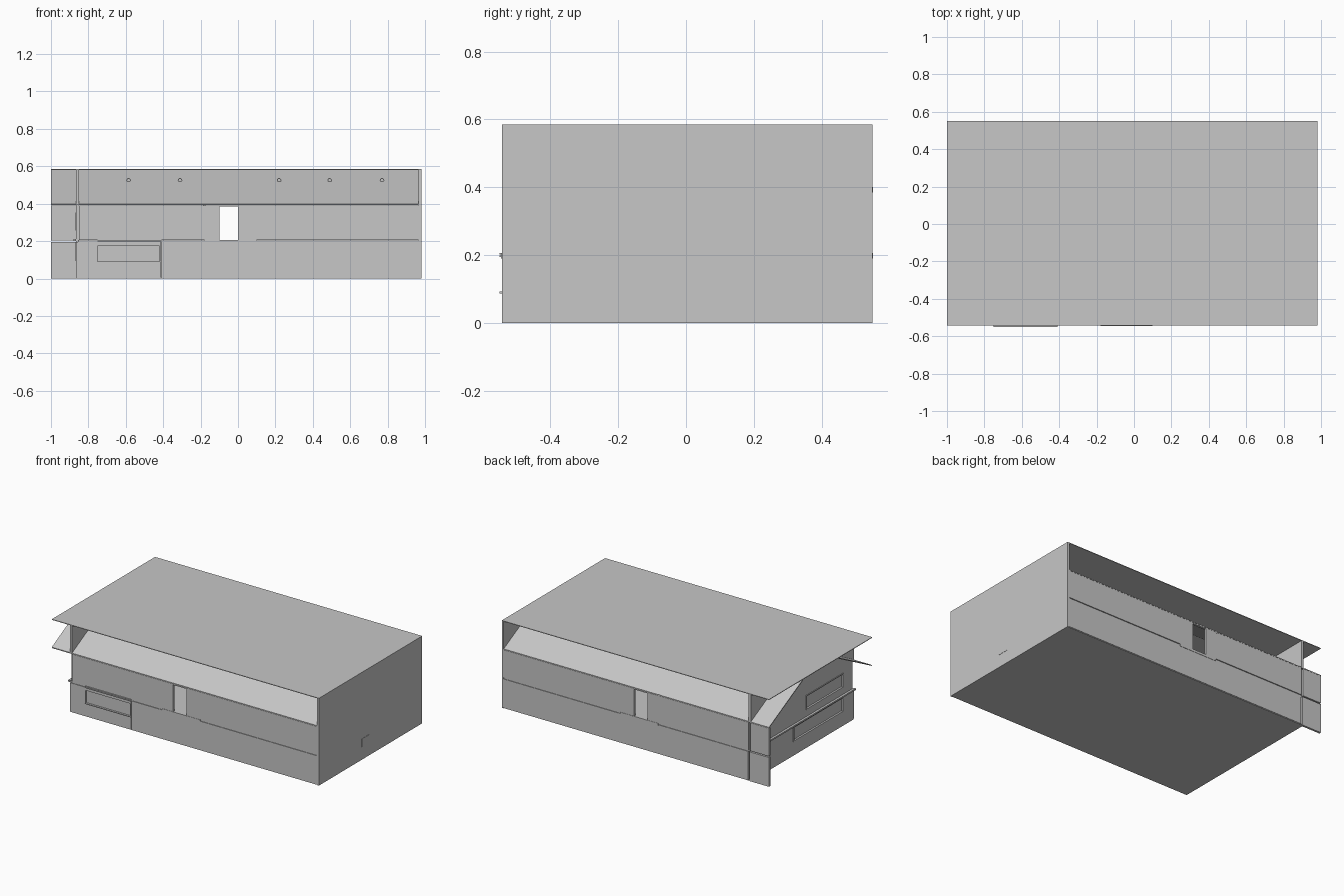
import bpy, bmesh, math

if "Cube" in bpy.data.objects:
    bpy.data.objects.remove(bpy.data.objects["Cube"])

grey = bpy.data.materials.new("plain_grey")
grey.diffuse_color = (0.57, 0.57, 0.57, 1)
grey.use_nodes = True
grey.node_tree.nodes["Principled BSDF"].inputs["Base Color"].default_value = grey.diffuse_color

XL, XW, XR = -1.0, -0.865, 0.98      # roof end, left wall, right wall
YF, YB = -0.543, 0.55                # front and back faces
ZM, ZE, ZT = 0.2, 0.395, 0.585       # mid floor, eave line, roof top
T = 0.014                            # panel thickness


def finish(name, bm):
    bmesh.ops.recalc_face_normals(bm, faces=bm.faces)
    me = bpy.data.meshes.new(name)
    bm.to_mesh(me)
    bm.free()
    me.materials.append(grey)
    ob = bpy.data.objects.new(name, me)
    bpy.context.collection.objects.link(ob)
    return ob


def prism(name, pts, x0, x1):
    """Extrude a (y, z) profile along x."""
    bm = bmesh.new()
    a = [bm.verts.new((x0, y, z)) for y, z in pts]
    b = [bm.verts.new((x1, y, z)) for y, z in pts]
    bm.faces.new(a)
    bm.faces.new(b[::-1])
    n = len(pts)
    for i in range(n):
        j = (i + 1) % n
        bm.faces.new((a[i], b[i], b[j], a[j]))
    return finish(name, bm)


def box(name, x0, x1, y0, y1, z0, z1):
    return prism(name, [(y0, z0), (y1, z0), (y1, z1), (y0, z1)], x0, x1)


def cut(target, *bounds):
    """Cut a box-shaped opening out of a part."""
    c = box(target.name + "_cutter", *bounds)
    c.hide_render = True
    c.hide_viewport = True
    c.display_type = 'WIRE'
    m = target.modifiers.new("opening", 'BOOLEAN')
    m.operation = 'DIFFERENCE'
    m.solver = 'EXACT'
    m.object = c


# Roof, floors and right end wall
box("roof", XL, XR, YF, YB, ZT - 0.004, ZT)
box("base_floor", XW, XR, YF + 0.003, YB - 0.003, 0, 0.006)
box("middle_floor", XW + 0.01, XR - 0.01, YF + 0.004, YB - 0.004, ZM - 0.006, ZM + 0.004)
box("right_wall", XR - T, XR, YF, YB, 0, ZT)
box("right_hatch", XR, XR + 0.002, -0.09, -0.01, 0.085, 0.14)

# Long walls, sloped upper bands and their triangular end fins
for side, yo, s in (("front", YF, 1), ("back", YB, -1)):
    lo, hi = sorted((yo, yo + s * T))
    upper = box(side + "_upper_wall", -0.85, XR - T, lo, hi, ZM + 0.006, ZE - 0.004)
    cut(upper, -0.1, 0.0, lo - 0.05, hi + 0.05, ZM - 0.05, 0.385)
    yi = s * -0.19
    prism(side + "_slope", [(yo, ZE + 0.003), (yi, ZT - 0.003), (yi, ZT - 0.010), (yo, ZE - 0.003)], XL, XR - T)
    prism(side + "_fin", [(yo, ZE), (yo, ZT - 0.003), (yi, ZT - 0.003)], XW, -0.85)
    # door sill
    a, b = sorted((yo - s * 0.002, yo + s * T))
    box(side + "_door_sill", -0.18, 0.1, a, b, 0.19, 0.206)
    # small round fittings on the slope
    for i, x in enumerate((-0.585, -0.31, 0.22, 0.49, 0.77)):
        bm = bmesh.new()
        bmesh.ops.create_cone(bm, cap_ends=True, segments=12, radius1=0.01, radius2=0.01, depth=0.02)
        ob = finish(f"{side}_fitting_{i}", bm)
        ob.rotation_euler = (math.pi / 2, 0, 0)
        ob.location = (x, yo + s * 0.243, 0.525)

# Front lower walls: window bay on the left, plain panel on the right
bay = box("front_bay_wall", XW, -0.413, YF, YF + T, 0.004, ZM - 0.004)
cut(bay, -0.75, -0.42, YF - 0.05, YF + 0.05, 0.09, 0.175)
box("front_window_pane", -0.755, -0.413, YF + 0.010, YF + 0.013, 0.085, 0.18)
box("front_window_sill", -0.75, -0.41, YF - 0.007, YF, 0.087, 0.092)
for i in range(2):
    z = 0.194 + i * 0.008
    box(f"front_window_hood_{i}", -0.75, -0.41, YF - 0.007, YF, z, z + 0.004)
box("front_lower_wall", -0.408, XR - T, YF, YF + T, 0.004, ZM - 0.004)

# Back lower wall and the wing screen reaching past the left wall
box("back_lower_wall", -0.845, XR - T, YB - T, YB, 0.004, ZM - 0.004)
box("back_wing_lower", XL, -0.857, YB - T, YB, 0, ZM - 0.004)
box("back_wing_upper", XL, -0.862, YB - T, YB, ZM + 0.004, ZE - 0.004)
box("back_lamp", -0.188, -0.174, YB - 0.005, YB + 0.001, 0.385, 0.4)

# Left wall rising between the slopes, with two inset windows and a ledge
left = prism("left_wall", [(YF + T, 0), (YB - T, 0), (YB - T, ZE), (0.19, ZT - 0.005),
                           (-0.19, ZT - 0.005), (YF + T, ZE)], XW, XW + T)
for n, (y0, y1, z0, z1) in enumerate(((-0.42, -0.04, 0.262, 0.347), (-0.42, 0.095, 0.1, 0.188))):
    cut(left, XW - 0.03, XW + 0.008, y0, y1, z0, z1)
    f = 0.006
    for k, (a, b, c, d) in enumerate(((y0 - f, y1 + f, z0 - f, z0), (y0 - f, y1 + f, z1, z1 + f),
                                      (y0 - f, y0, z0, z1), (y1, y1 + f, z0, z1))):
        box(f"left_window_{n}_frame_{k}", XW - 0.004, XW, a, b, c, d)
box("left_ledge", XW - 0.015, XW, YF, YB - T, ZM, ZM + 0.01)
